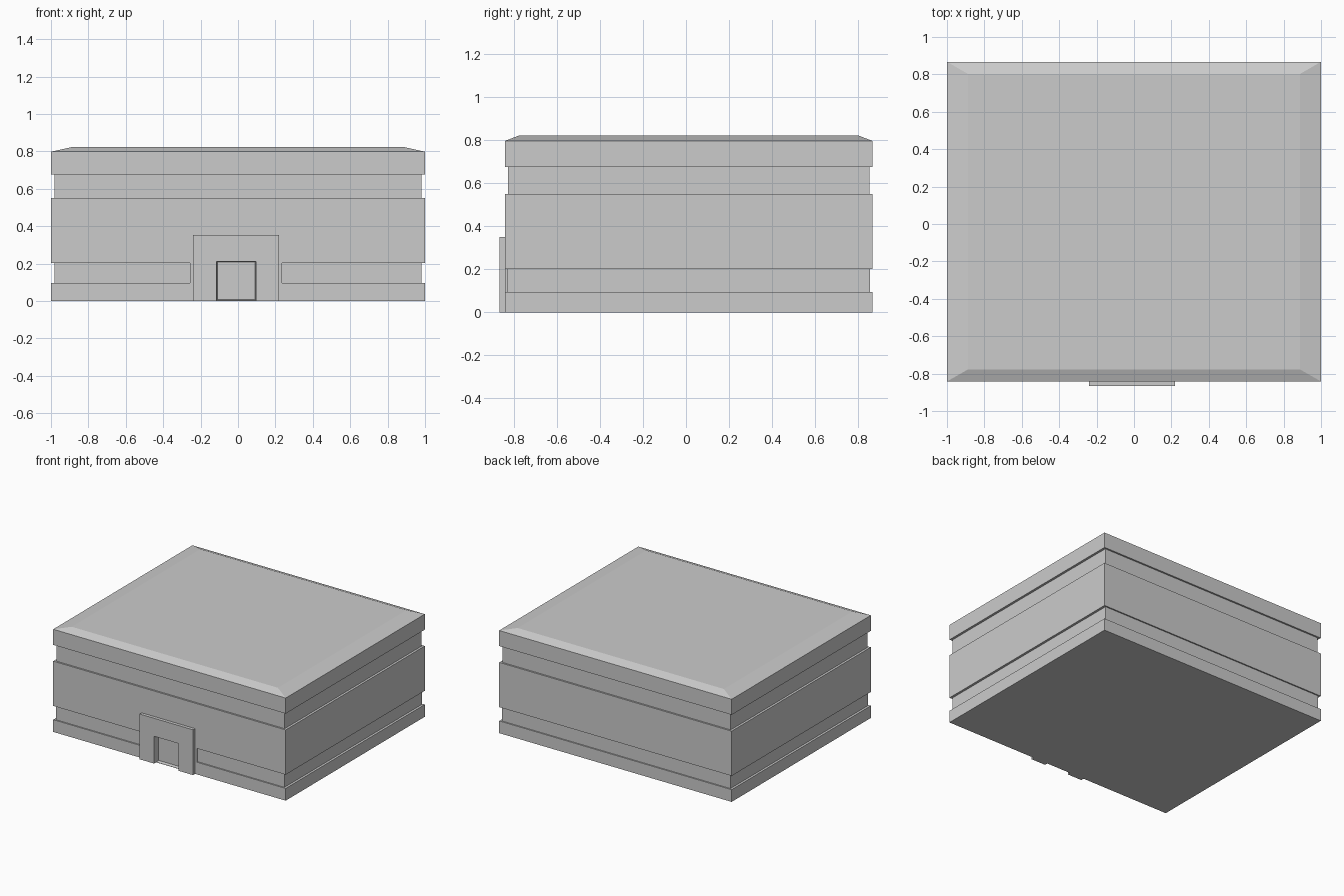
import bpy, bmesh

if "Cube" in bpy.data.objects:
    bpy.data.objects.remove(bpy.data.objects["Cube"])

FRONT, BACK = -0.842, 0.867      # main wall planes
GAP = (-0.256, 0.236)            # stretch of front wall the lower groove skips
DOOR = (-0.115, 0.095, 0.212)    # left, right, top of the doorway


def finish(name, bm):
    bmesh.ops.remove_doubles(bm, verts=bm.verts, dist=1e-5)
    bmesh.ops.recalc_face_normals(bm, faces=bm.faces)
    me = bpy.data.meshes.new(name)
    bm.to_mesh(me)
    bm.free()
    ob = bpy.data.objects.new(name, me)
    bpy.context.collection.objects.link(ob)
    return ob


def loft(name, rings):
    """Skin a stack of equal-length point rings and cap both ends."""
    bm = bmesh.new()
    vs = [[bm.verts.new(p) for p in r] for r in rings]
    n = len(vs[0])
    for a, b in zip(vs, vs[1:]):
        for i in range(n):
            j = (i + 1) % n
            bm.faces.new((a[i], a[j], b[j], b[i]))
    bm.faces.new(vs[0])
    bm.faces.new(vs[-1])
    bmesh.ops.dissolve_degenerate(bm, dist=1e-5, edges=bm.edges)
    return finish(name, bm)


def wall_ring(z, dx, dy, keep_gap=False):
    """Outline inset by dx, dy; keep_gap leaves the entrance stretch flush."""
    y0, y1, x = FRONT + dy, BACK - dy, 1 - dx
    pts = [(-x, y0)]
    if keep_gap:
        pts += [(GAP[0], y0), (GAP[0], FRONT), (GAP[1], FRONT), (GAP[1], y0)]
    else:
        pts += [(GAP[0], y0)] * 2 + [(GAP[1], y0)] * 2
    pts += [(x, y0), (x, y1), (-x, y1)]
    return [(px, py, z) for px, py in pts]


def rect_ring_y(y, x0, x1, z0, z1):
    return [(x0, y, z0), (x1, y, z0), (x1, y, z1), (x0, y, z1)]


# Building body: base, lower groove, main band, upper groove, cornice, hipped roof
body = loft("building_body", [
    wall_ring(0, 0, 0),
    wall_ring(0.095, 0, 0),
    wall_ring(0.095, 0.018, 0.01, True),
    wall_ring(0.202, 0.018, 0.01, True),
    wall_ring(0.202, 0, 0),
    wall_ring(0.55, 0, 0),
    wall_ring(0.55, 0.018, 0.013),
    wall_ring(0.677, 0.018, 0.013),
    wall_ring(0.677, 0, 0),
    wall_ring(0.798, 0, 0),
    wall_ring(0.823, 0.113, 0.065),
])

# Doorway recess with slightly tapered sides
l, r, t = DOOR
cutter = loft("doorway_cutter", [
    rect_ring_y(FRONT - 0.02, l, r, 0.002, t),
    rect_ring_y(FRONT, l, r, 0.002, t),
    rect_ring_y(FRONT + 0.025, l + 0.005, r - 0.005, 0.007, t - 0.005),
])
cutter.hide_render = True
cutter.hide_set(True)
mod = body.modifiers.new("doorway", 'BOOLEAN')
mod.operation = 'DIFFERENCE'
mod.solver = 'EXACT'
mod.object = cutter

# Raised door surround, an upside-down U
profile = [(-0.24, 0), (l, 0), (l, t), (r, t), (r, 0),
           (0.22, 0), (0.22, 0.352), (-0.24, 0.352)]
loft("door_surround", [[(x, y, z) for x, z in profile]
                       for y in (-0.867, FRONT)])
